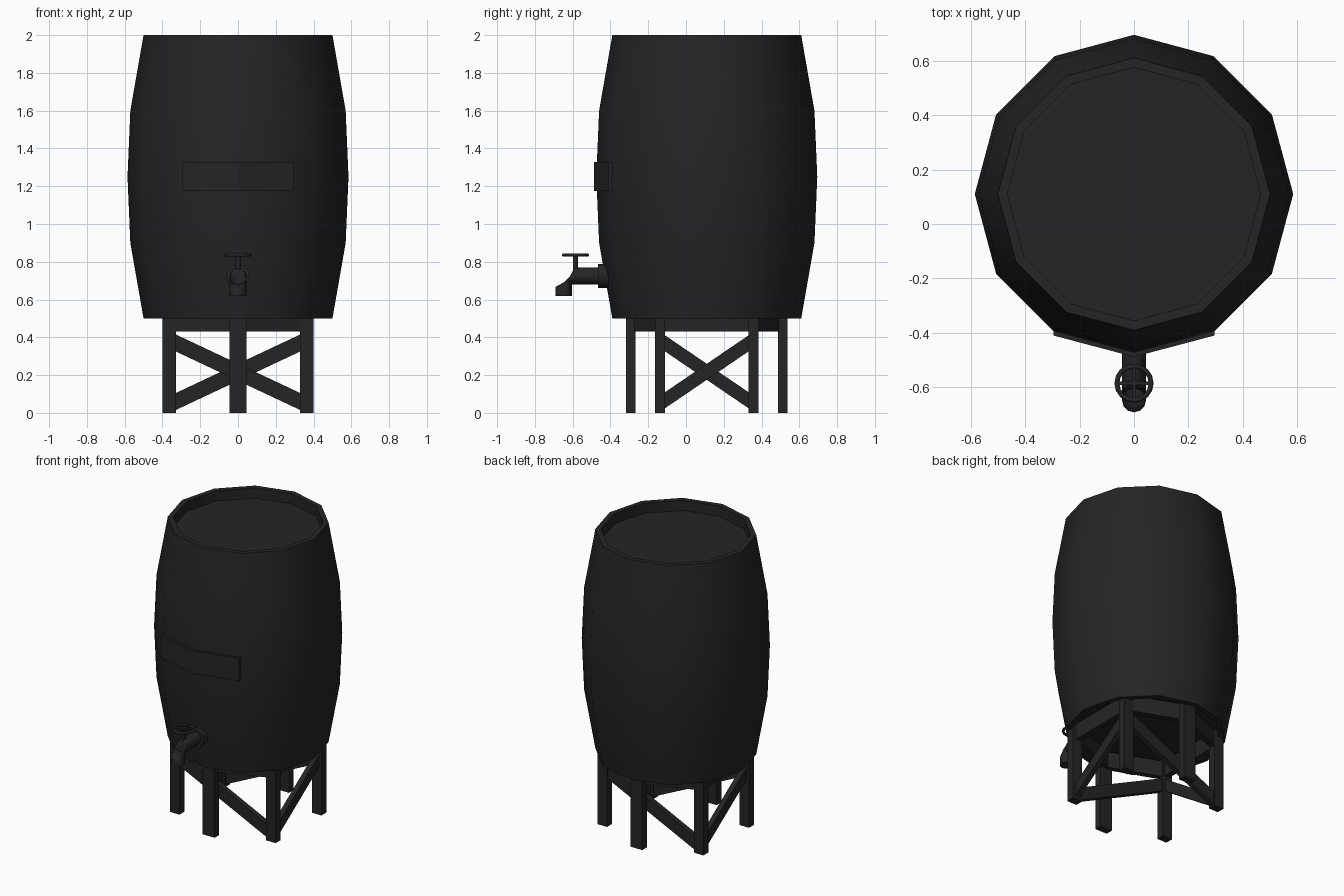
import bpy, bmesh, math
from mathutils import Vector, Matrix

if "Cube" in bpy.data.objects:
    bpy.data.objects.remove(bpy.data.objects["Cube"])

CY = 0.11          # barrel axis in y
mat = bpy.data.materials.new("matte_black")
mat.diffuse_color = (0.018, 0.018, 0.018, 1)
mat.use_nodes = True
mat.node_tree.nodes["Principled BSDF"].inputs["Base Color"].default_value = mat.diffuse_color


def finish(name, bm, smooth=None):
    bmesh.ops.recalc_face_normals(bm, faces=bm.faces)
    me = bpy.data.meshes.new(name)
    bm.to_mesh(me)
    bm.free()
    ob = bpy.data.objects.new(name, me)
    bpy.context.collection.objects.link(ob)
    me.materials.append(mat)
    if smooth:
        bpy.ops.object.select_all(action='DESELECT')
        ob.select_set(True)
        bpy.context.view_layer.objects.active = ob
        bpy.ops.object.shade_smooth_by_angle(angle=math.radians(smooth))
    return ob


def skin(bm, rings, caps=True, loop=False):
    """Bridge rings of points into a tube."""
    vs = [[bm.verts.new(p) for p in r] for r in rings]
    n = len(vs[0])
    pairs = list(zip(vs, vs[1:])) + ([(vs[-1], vs[0])] if loop else [])
    for a, b in pairs:
        for i in range(n):
            j = (i + 1) % n
            bm.faces.new((a[i], a[j], b[j], b[i]))
    if caps and not loop:
        bm.faces.new(vs[0])
        bm.faces.new(vs[-1])


def circle(c, u, v, r, n=12):
    c, u, v = Vector(c), Vector(u), Vector(v)
    return [c + r * (math.cos(2 * math.pi * i / n) * u + math.sin(2 * math.pi * i / n) * v)
            for i in range(n)]


def prism(name, a, b, thick):
    """Extrude polygon a (list of points) by the vector thick."""
    bm = bmesh.new()
    t = Vector(b) * thick
    skin(bm, [[Vector(p) - t / 2 for p in a], [Vector(p) + t / 2 for p in a]])
    return finish(name, bm)


def box(name, x0, x1, y0, y1, z0, z1):
    zc = (z0 + z1) / 2
    return prism(name, [(x0, y0, zc), (x1, y0, zc), (x1, y1, zc), (x0, y1, zc)],
                 (0, 0, 1), z1 - z0)


# barrel: twelve-sided, bulged, with recessed lid and base
profile = [(0.465, 0.55), (0.465, 0.50), (0.50, 0.50), (0.57, 0.90), (0.585, 1.25),
           (0.57, 1.60), (0.50, 2.0), (0.465, 2.0), (0.465, 1.93)]
bm = bmesh.new()
skin(bm, [circle((0, CY, z), (1, 0, 0), (0, 1, 0), r) for r, z in profile])
finish("barrel", bm, 40)

# bent label plate on the front
prism("front_plate", [(-0.295, -0.41, 1.252), (0, -0.488, 1.252), (0.295, -0.41, 1.252),
                      (0.295, -0.385, 1.252), (0, -0.465, 1.252), (-0.295, -0.385, 1.252)],
      (0, 0, 1), 0.155)

# stand: six legs
for s, nm in ((-1, "front"), (1, "back")):
    ym = CY + s * 0.402
    box(nm + "_middle_leg", -0.045, 0.045, ym - 0.025, ym + 0.025, 0, 0.55)
    for k, side in ((-1, "left"), (1, "right")):
        xc, yc = k * 0.364, CY + s * 0.247
        box(nm + "_" + side + "_leg", xc - 0.036, xc + 0.036, yc - 0.027, yc + 0.027, 0, 0.55)

# stand: diagonal braces, turned half a circle for the far sides
for s, nm in ((1, "front"), (-1, "back")):
    y = CY - s * 0.247
    prism(nm + "_brace", [(-s * 0.34, y, 0.33), (-s * 0.34, y, 0.42),
                          (s * 0.34, y, 0.10), (s * 0.34, y, 0.01)], (0, 1, 0), 0.035)
    x = s * 0.364
    prism(("right" if s > 0 else "left") + "_brace",
          [(x, CY - s * 0.235, 0.015), (x, CY - s * 0.235, 0.10),
           (x, CY + s * 0.235, 0.42), (x, CY + s * 0.235, 0.335)], (1, 0, 0), 0.035)

# stand: ring of boards under the barrel
hexa = [(0, -0.40), (0.375, -0.255), (0.375, 0.255), (0, 0.40), (-0.375, 0.255), (-0.375, -0.255)]


def hex_ring(k, z):
    return [Vector((x * k, CY + y * k, z)) for x, y in hexa]


bm = bmesh.new()
skin(bm, [hex_ring(1, 0.43), hex_ring(1, 0.54), hex_ring(0.9, 0.54), hex_ring(0.9, 0.43)], loop=True)
finish("stand_ring", bm)

# tap: flange, bent pipe, stem and wheel
bm = bmesh.new()
skin(bm, [circle((0, y, 0.725), (1, 0, 0), (0, 0, 1), 0.063) for y in (-0.465, -0.38)])
finish("tap_flange", bm, 40)

bm = bmesh.new()
rings = [circle((0, -0.42, 0.725), (1, 0, 0), (0, 0, 1), 0.044)]
for i in range(5):
    a = math.pi / 2 * i / 4
    c = (0, -0.588 - 0.06 * math.sin(a), 0.665 + 0.06 * math.cos(a))
    rings.append(circle(c, (1, 0, 0), (0, math.sin(a), math.cos(a)), 0.044))
rings.append(circle((0, -0.648, 0.62), (1, 0, 0), (0, 1, 0), 0.044))
skin(bm, rings)
finish("tap_pipe", bm, 40)

HY = -0.585
bm = bmesh.new()
skin(bm, [circle((0, HY, z), (1, 0, 0), (0, 1, 0), 0.013, 8) for z in (0.74, 0.842)])
finish("tap_stem", bm, 50)

bm = bmesh.new()
rings = []
for i in range(16):
    a = 2 * math.pi * i / 16
    d = Vector((math.cos(a), math.sin(a), 0))
    rings.append(circle(Vector((0, HY, 0.835)) + d * 0.063, d, (0, 0, 1), 0.009, 6))
skin(bm, rings, loop=True)
finish("tap_wheel", bm, 65)
box("tap_spoke_across", -0.062, 0.062, HY - 0.006, HY + 0.006, 0.829, 0.841)
box("tap_spoke_along", -0.006, 0.006, HY - 0.062, HY + 0.062, 0.829, 0.841)
